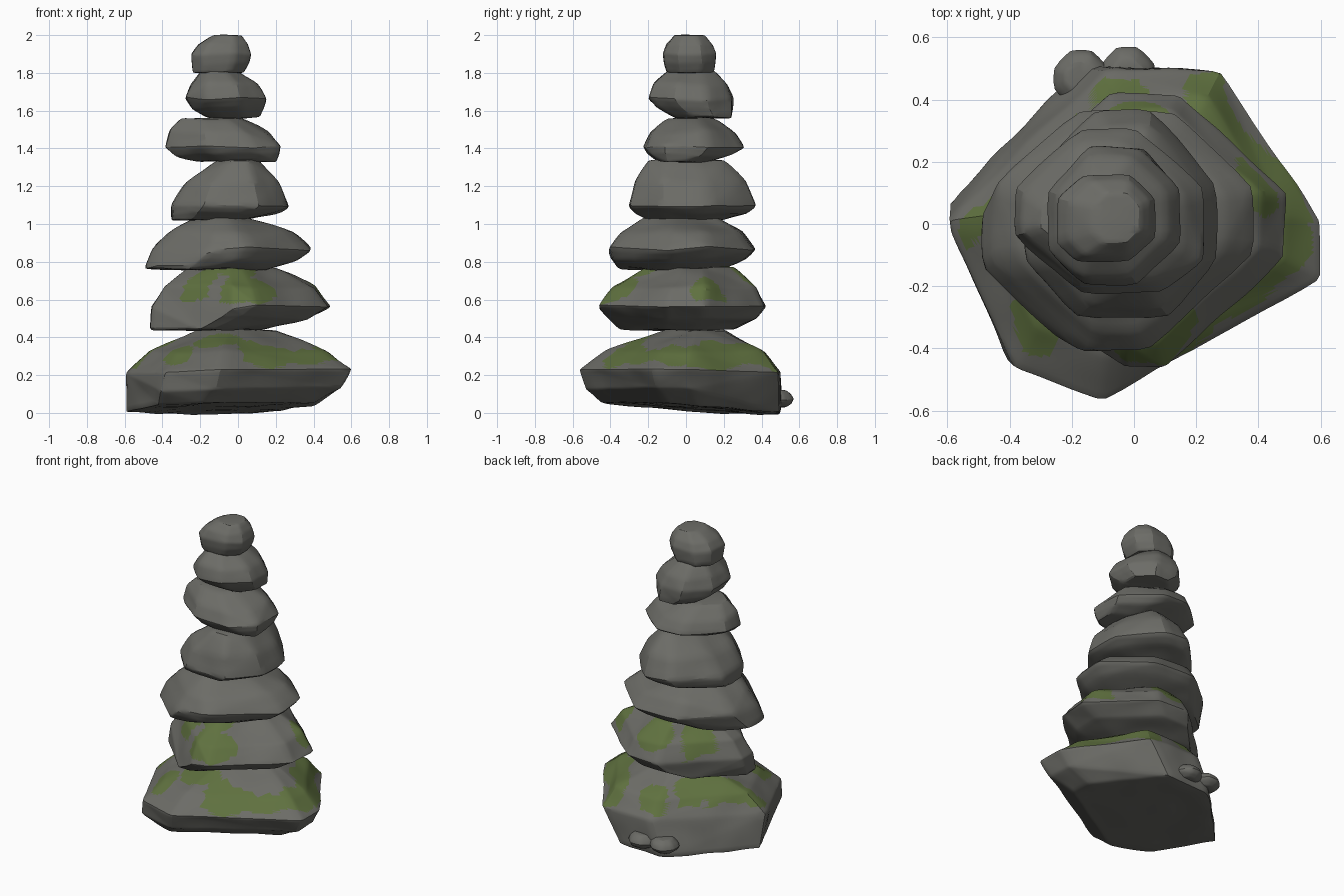
import bpy, bmesh, math, random
from mathutils import Vector, noise

cube = bpy.data.objects.get("Cube")
if cube:
    bpy.data.objects.remove(cube)


def material(name, colour):
    mat = bpy.data.materials.new(name)
    mat.use_nodes = True
    mat.diffuse_color = (*colour, 1)
    bsdf = next(n for n in mat.node_tree.nodes if n.type == 'BSDF_PRINCIPLED')
    bsdf.inputs["Base Color"].default_value = (*colour, 1)
    bsdf.inputs["Roughness"].default_value = 0.9
    return mat


STONE = material("stone grey", (0.15, 0.15, 0.135))
MOSS = material("moss green", (0.115, 0.165, 0.05))


def chipped_square(chips):
    """Unit square whose corners, from back left round to back right, are cut off."""
    corners = zip(((1, 1), (-1, 1), (-1, -1), (1, -1)), chips)
    return [point for (u, v), chip in corners
            for point in ((u, v * (1 - chip)), (u * (1 - chip), v))]


def fit(points):
    """Stretch an outline so it fills the square from -1 to 1."""
    xs, ys = zip(*points)

    def norm(value, values):
        low, high = min(values), max(values)
        return 2 * (value - low) / (high - low) - 1
    return [(norm(x, xs), norm(y, ys)) for x, y in points]


def rounded_levels(bottom, belly, top):
    """Add bulging levels halfway from the belly to the bottom and to the top."""
    def between(end):
        middle = [b + 0.3 * (e - b) for b, e in zip(belly, end)]
        middle[0] = (belly[0] + end[0]) / 2
        return middle
    return [bottom, between(bottom), belly, between(top), top]


def soften(bm, seed, cuts, rough):
    """Split the facets finely, weather them and ease their edges."""
    bmesh.ops.dissolve_limit(bm, angle_limit=math.radians(9),
                             verts=bm.verts, edges=bm.edges)
    bmesh.ops.triangulate(bm, faces=bm.faces)
    bmesh.ops.subdivide_edges(bm, edges=bm.edges, cuts=cuts, use_grid_fill=True)
    bmesh.ops.triangulate(bm, faces=bm.faces)
    bm.normal_update()
    for v in bm.verts:
        v.co += v.normal * rough * noise.noise(v.co * 6 + Vector((seed, 0, 0)))
    for _ in range(2):
        bmesh.ops.smooth_vert(bm, verts=bm.verts, factor=0.3,
                              use_axis_x=True, use_axis_y=True, use_axis_z=True)
    bmesh.ops.recalc_face_normals(bm, faces=bm.faces)


def grow_moss(bm, patches, lowest, radius):
    """Moss covers ragged patches around the given x, y spots, above a height."""
    for face in bm.faces:
        c = face.calc_center_median()
        reach = radius * (1 + 0.5 * noise.noise(c * 7))
        edge = lowest + 0.06 * noise.noise(c * 5)
        near = any(math.hypot(c.x - x, c.y - y) < reach for x, y in patches)
        face.material_index = int(near and c.z > edge)


def stone(name, seed, outline, bottom, belly, top, moss=(), lowest=0, radius=0.1,
          tilt=(0, 0), cuts=4, rough=0.012):
    """Hull of stacked outlines; each level is (z, x min, x max, y min, y max).
    The underside leans by tilt."""
    rng = random.Random(seed)
    bm = bmesh.new()

    def spread(unit, low, high):
        shrink = 1 if abs(unit) > 0.95 else rng.uniform(0.9, 1)
        return (low + high + shrink * unit * (high - low)) / 2

    for level in rounded_levels(bottom, belly, top):
        z, x0, x1, y0, y1 = level
        for u, v in fit(outline):
            x, y = spread(u, x0, x1), spread(v, y0, y1)
            lift = 0
            if level is bottom:
                lift = tilt[0] * x + tilt[1] * y
            elif level is not top:
                lift = rng.uniform(-rough, rough)
            bm.verts.new((x, y, z + lift))
    hull = bmesh.ops.convex_hull(bm, input=bm.verts)
    loose = {g for g in hull["geom_interior"] + hull["geom_unused"]
             if isinstance(g, bmesh.types.BMVert)}
    bmesh.ops.delete(bm, geom=list(loose), context='VERTS')
    soften(bm, seed, cuts, rough)
    grow_moss(bm, moss, lowest, radius)

    mesh = bpy.data.meshes.new(name)
    bm.to_mesh(mesh)
    bm.free()
    mesh.materials.append(STONE)
    if moss:
        mesh.materials.append(MOSS)
    obj = bpy.data.objects.new(name, mesh)
    bpy.context.collection.objects.link(obj)
    bpy.ops.object.select_all(action='DESELECT')
    obj.select_set(True)
    bpy.context.view_layer.objects.active = obj
    bpy.ops.object.shade_smooth_by_angle(angle=math.radians(28))


# Wide base slab with mossy shoulders and a leaning underside
stone("base_stone", 3,
      outline=[(-.6, 0), (-.4, .2), (-.1, .5), (.3, .5), (.5, .2), (.6, 0),
               (.6, -.2), (.2, -.4), (-.1, -.6), (-.4, -.5)],
      bottom=(.03, -.6, .4, -.45, .5),
      belly=(.22, -.6, .6, -.57, .5),
      top=(.44, -.2, .2, -.1, .2),
      moss=[(-.35, -.35), (-.1, -.25), (.1, -.35), (.25, -.3), (.4, -.25), (.5, -.1),
            (.5, .1), (.4, .2), (.3, .35), (.25, .45), (-.05, .4), (-.2, .25),
            (-.3, .15), (-.4, .1), (-.55, 0)],
      lowest=.25, tilt=(.04, -.07), cuts=11)

# Second slab with a few moss patches
stone("second_stone", 8, chipped_square((.7, .8, .9, .8)),
      bottom=(.44, -.46, .1, -.35, .25),
      belly=(.56, -.46, .49, -.46, .42),
      top=(.77, -.25, .2, -.2, .25),
      moss=[(0, -.35), (.1, -.35), (0, -.2), (-.2, -.2), (.4, .15), (-.25, .2), (0, .3)],
      lowest=.58, cuts=10)

# Plain stones, shrinking towards the top
stone("third_stone", 12, chipped_square((.6, .6, .7, .8)),
      bottom=(.76, -.5, .15, -.35, .2),
      belly=(.87, -.45, .39, -.41, .37),
      top=(1.04, -.2, .05, -.2, .15))

stone("fourth_stone", 21, chipped_square((.7, .7, .5, .5)),
      bottom=(1.02, -.35, .05, -.2, .2),
      belly=(1.1, -.35, .27, -.3, .37),
      top=(1.34, -.1, .1, -.2, .2))

stone("fifth_stone", 34, chipped_square((.7, .7, .7, .4)),
      bottom=(1.33, -.2, .2, -.15, .1),
      belly=(1.41, -.39, .23, -.23, .31),
      top=(1.56, -.3, 0, -.1, .15))

stone("sixth_stone", 41, chipped_square((.6, .6, .5, .6)),
      bottom=(1.56, -.15, .12, -.05, .24),
      belly=(1.66, -.28, .15, -.2, .25),
      top=(1.81, -.2, 0, -.1, .15))

stone("top_stone", 55, chipped_square((.5, .5, .4, .5)),
      bottom=(1.8, -.24, .03, -.1, .15),
      belly=(1.9, -.25, .07, -.12, .16),
      top=(2, -.13, .02, -.06, .1), rough=.006)

# Two pebbles resting against the back of the base
for seed, label, x, y in ((5, "left", -.02, .48), (6, "right", -.17, .47)):
    bottom, belly, top = [(z, x - r, x + r, y - r, y + r)
                          for z, r in ((.03, .05), (.07, .09), (.12, .05))]
    stone(label + "_pebble", seed, chipped_square([.6] * 4), bottom, belly, top,
          cuts=2, rough=.004)
